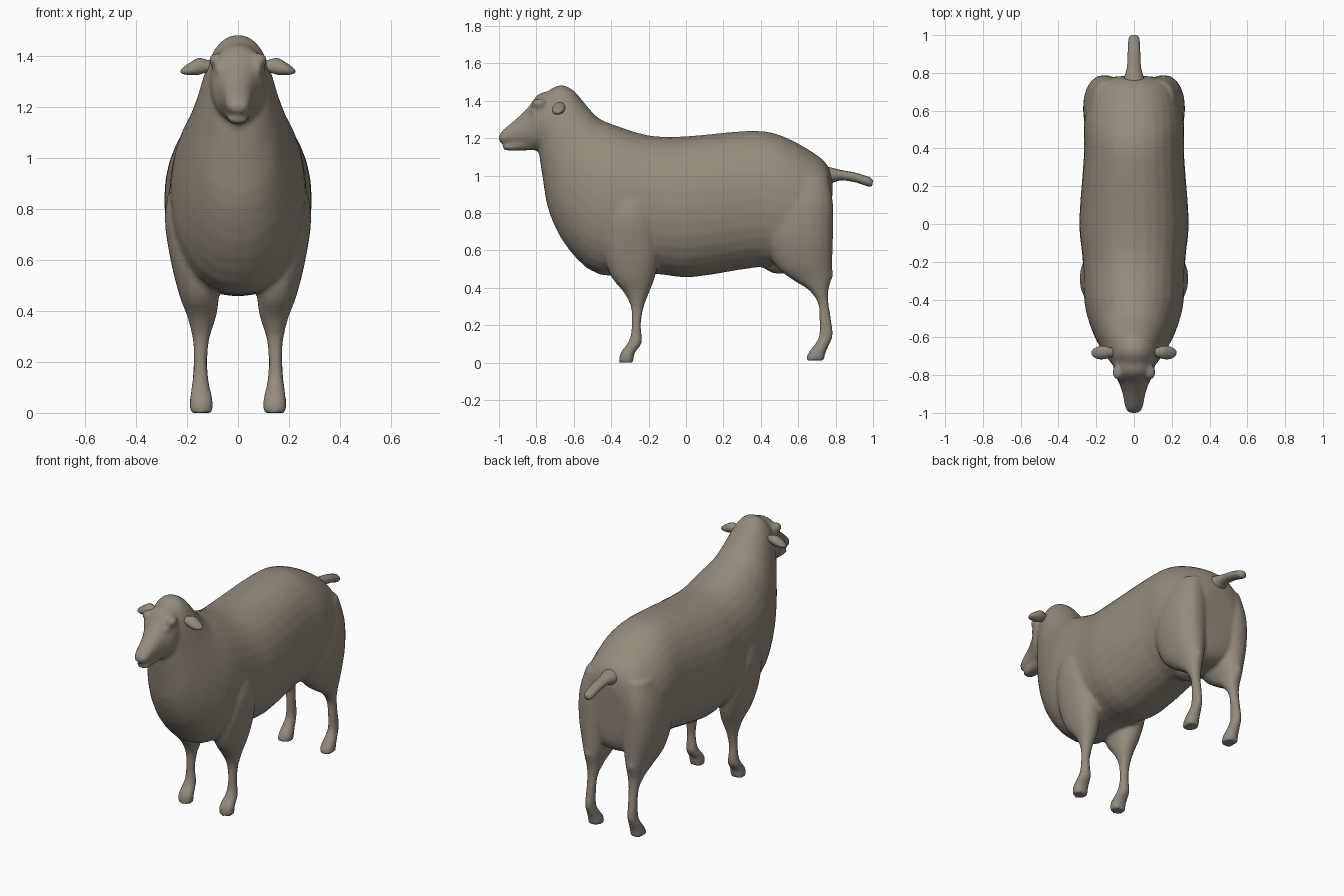
import bpy, bmesh, math
from mathutils import Vector, Matrix

if "Cube" in bpy.data.objects:
    bpy.data.objects.remove(bpy.data.objects["Cube"])

wool = bpy.data.materials.new("warm grey wool")
wool.use_nodes = True
colour = (0.30, 0.258, 0.205, 1)
wool.diffuse_color = colour
bsdf = wool.node_tree.nodes["Principled BSDF"]
bsdf.inputs["Base Color"].default_value = colour
bsdf.inputs["Roughness"].default_value = 0.8


def smooth_path(rows, steps):
    """Catmull-Rom interpolation through rows of numbers."""
    rows = [Vector(r) for r in rows]
    out = []
    for i in range(len(rows) - 1):
        p0, p1, p2 = rows[max(i - 1, 0)], rows[i], rows[i + 1]
        p3 = rows[min(i + 2, len(rows) - 1)]
        for s in range(steps):
            t = s / steps
            out.append(p1 + (p2 - p0) * (t / 2) + (2 * p0 - 5 * p1 + 4 * p2 - p3) * (t * t / 2)
                       + (3 * p1 - p0 - 3 * p2 + p3) * (t ** 3 / 2))
    return out + [rows[-1]]


def loft(bm, rows, ring, steps=3, sides=20, power=2.0):
    """Skin superellipse rings; ring(row) gives the centre and two half axes."""
    loops = []
    for row in smooth_path(rows, steps):
        c, a, b = ring(row)
        loop = []
        for k in range(sides):
            t = math.tau * k / sides
            u, v = math.cos(t), math.sin(t)
            u = math.copysign(abs(u) ** (2 / power), u)
            v = math.copysign(abs(v) ** (2 / power), v)
            loop.append(bm.verts.new(c + a * u + b * v))
        loops.append(loop)
    faces = []
    for p, q in zip(loops, loops[1:]):
        for k in range(sides):
            n = (k + 1) % sides
            faces.append(bm.faces.new((p[k], p[n], q[n], q[k])))
    faces += [bm.faces.new(loops[0][::-1]), bm.faces.new(loops[-1])]
    bmesh.ops.recalc_face_normals(bm, faces=faces)


# Ring styles: torso rows are top y, z, bottom y, z, half width
def torso_ring(r):
    top, low = Vector((0, r[0], r[1])), Vector((0, r[2], r[3]))
    return (top + low) / 2, (top - low) / 2, Vector((r[4], 0, 0))


# Leg rows are z, back and front y, inner and outer x
def leg_ring(side):
    def ring(r):
        return (Vector((side * (r[3] + r[4]) / 2, (r[1] + r[2]) / 2, r[0])),
                Vector(((r[4] - r[3]) / 2, 0, 0)), Vector((0, (r[2] - r[1]) / 2, 0)))
    return ring


def ball(bm, pos, size):
    bmesh.ops.create_uvsphere(bm, u_segments=16, v_segments=10, radius=1,
                              matrix=Matrix.Translation(pos) @ Matrix.Diagonal((*size, 1)))


def finish(bm, name):
    mesh = bpy.data.meshes.new(name)
    bm.to_mesh(mesh)
    bm.free()
    mesh.materials.append(wool)
    for f in mesh.polygons:
        f.use_smooth = True
    ob = bpy.data.objects.new(name, mesh)
    bpy.context.collection.objects.link(ob)
    return ob


body = bmesh.new()

# Trunk and woolly neck, from rump to crown
loft(body, [
    (.785, .95, .77, .66, .10), (.765, 1.04, .755, .57, .19), (.70, 1.11, .70, .51, .235),
    (.52, 1.21, .55, .50, .265), (.35, 1.24, .38, .51, .265), (.0, 1.21, .03, .457, .29),
    (-.20, 1.215, -.17, .475, .272), (-.38, 1.27, -.46, .47, .262),
    (-.47, 1.31, -.63, .61, .225), (-.54, 1.385, -.73, .80, .18),
    (-.60, 1.455, -.765, .98, .147), (-.67, 1.485, -.785, 1.12, .118),
    (-.735, 1.455, -.785, 1.18, .09)], torso_ring, sides=32, power=2.15)

# Head and muzzle
loft(body, [
    (-.62, 1.42, -.64, 1.18, .08), (-.72, 1.45, -.72, 1.15, .108), (-.79, 1.435, -.79, 1.143, .105),
    (-.84, 1.37, -.84, 1.15, .08), (-.90, 1.31, -.90, 1.16, .060), (-.96, 1.26, -.95, 1.168, .05),
    (-.99, 1.23, -.985, 1.175, .04), (-1.003, 1.208, -1.0, 1.183, .02)], torso_ring, sides=24, power=2.2)

# Lower jaw
loft(body, [(-.78, 1.24, -.78, 1.137, .055), (-.90, 1.19, -.90, 1.133, .045),
            (-.96, 1.168, -.96, 1.135, .038), (-.982, 1.16, -.98, 1.143, .02)], torso_ring)

FRONT = [(0, -.36, -.28, .098, .19), (.05, -.352, -.275, .098, .19), (.10, -.315, -.238, .11, .183),
         (.15, -.295, -.238, .118, .177), (.22, -.29, -.24, .12, .174), (.30, -.295, -.225, .11, .18),
         (.38, -.335, -.195, .085, .20), (.46, -.40, -.165, .075, .23), (.60, -.44, -.14, .07, .265),
         (.78, -.43, -.15, .07, .288), (.95, -.38, -.20, .08, .25)]
REAR = [(.012, .64, .742, .105, .192), (.05, .652, .745, .105, .19), (.10, .69, .768, .115, .182),
        (.15, .712, .785, .12, .177), (.24, .712, .775, .12, .173), (.32, .705, .762, .115, .176),
        (.39, .655, .762, .10, .19), (.45, .56, .778, .085, .208), (.53, .47, .782, .06, .237),
        (.68, .43, .787, .045, .268), (.85, .45, .787, .045, .262), (1.0, .50, .76, .06, .215)]

for side in (1, -1):
    # Legs with shoulders and thighs
    loft(body, FRONT, leg_ring(side), power=2.2)
    loft(body, REAR, leg_ring(side), power=2.2)
    # Heel spur, brow and cheek
    ball(body, (side * .15, .765, .475), (.025, .024, .035))
    ball(body, (side * .085, -.785, 1.385), (.03, .04, .028))
    ball(body, (side * .072, -.815, 1.345), (.022, .022, .018))

# Udder bump between the thighs
ball(body, (0, .50, .53), (.08, .09, .055))

body_ob = finish(body, "body")
remesh = body_ob.modifiers.new("merge", 'REMESH')
remesh.mode = 'VOXEL'
remesh.voxel_size = 0.012
remesh.use_smooth_shade = True
blend = body_ob.modifiers.new("blend", 'SMOOTH')
blend.factor = 0.5
blend.iterations = 5

# Tail
tail = bmesh.new()
loft(tail, [(.70, 1.06, .70, .93, .07), (.77, 1.045, .77, .955, .055), (.83, 1.03, .83, .975, .038),
            (.91, 1.015, .91, .963, .034), (.98, .992, .975, .942, .03), (1.0, .975, .995, .945, .018)],
     torso_ring, sides=14)
finish(tail, "tail")

# Ears: x, y, z, half depth, half height
for side, name in ((1, "left_ear"), (-1, "right_ear")):
    ear = bmesh.new()
    loft(ear, [(.08, -.68, 1.36, .018, .017), (.12, -.68, 1.362, .024, .022),
               (.155, -.68, 1.36, .034, .030), (.19, -.682, 1.35, .032, .022),
               (.215, -.682, 1.343, .02, .012), (.225, -.682, 1.34, .006, .004)],
         lambda r: (Vector((side * r[0], r[1], r[2])), Vector((0, r[3], r[4] * .5)),
                    Vector((0, -r[3] * .3, r[4]))), sides=14)
    finish(ear, name)
